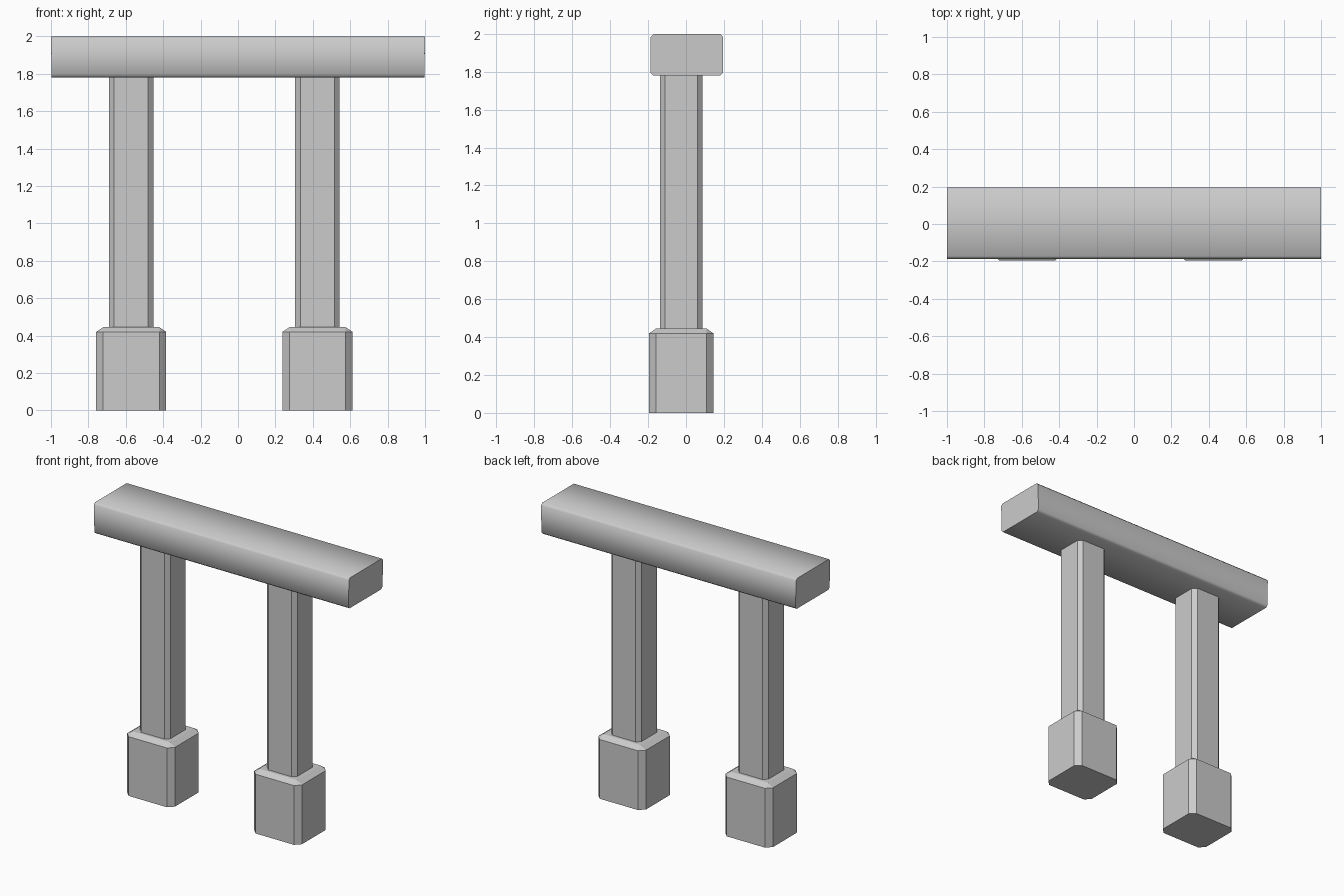
import bpy, bmesh

if "Cube" in bpy.data.objects:
    bpy.data.objects.remove(bpy.data.objects["Cube"])

CY = -0.025            # depth centre of both posts
POSTS = {"left": -0.571, "right": 0.425}


def loft(name, rings):
    """Closed solid through a list of equal-length rings of points."""
    bm = bmesh.new()
    loops = [[bm.verts.new(p) for p in ring] for ring in rings]
    n = len(loops[0])
    for a, b in zip(loops, loops[1:]):
        for i in range(n):
            j = (i + 1) % n
            bm.faces.new((a[i], a[j], b[j], b[i]))
    bm.faces.new(loops[0][::-1])
    bm.faces.new(loops[-1])
    bmesh.ops.recalc_face_normals(bm, faces=bm.faces)
    mesh = bpy.data.meshes.new(name)
    bm.to_mesh(mesh)
    bm.free()
    ob = bpy.data.objects.new(name, mesh)
    bpy.context.collection.objects.link(ob)
    return ob


def chamfered_rect(hw, hh, c):
    """Rectangle with cut corners, counter-clockwise."""
    return [(hw, -hh + c), (hw, hh - c), (hw - c, hh), (-hw + c, hh),
            (-hw, hh - c), (-hw, -hh + c), (-hw + c, -hh), (hw - c, -hh)]


def bevelled_box(name, cx, hx, hy, z0, z1, c, drop):
    """Box with chamfered upright edges and a chamfered top rim."""
    outer = chamfered_rect(hx, hy, c)
    ix, iy = hx - c, hy - c
    # each cut corner closes to a single point on the top face
    inner = [(ix if x > 0 else -ix, iy if y > 0 else -iy) for x, y in outer]
    rings = [[(cx + x, CY + y, z) for x, y in ring]
             for ring, z in ((outer, z0), (outer, z1 - drop), (inner, z1))]
    ob = loft(name, rings[:2])
    bm = bmesh.new()
    bm.from_mesh(ob.data)
    bm.faces.ensure_lookup_table()
    top = max(bm.faces, key=lambda f: f.calc_center_median().z)
    rim = list(top.verts)
    bm.faces.remove(top)
    tips = {(sx, sy): bm.verts.new((cx + sx * ix, CY + sy * iy, z1))
            for sx in (-1, 1) for sy in (-1, 1)}

    def tip(v):
        return tips[(1 if v.co.x > cx else -1, 1 if v.co.y > CY else -1)]

    for i, a in enumerate(rim):
        b = rim[(i + 1) % len(rim)]
        ta, tb = tip(a), tip(b)
        bm.faces.new((a, b, tb) if ta == tb else (a, b, tb, ta))
    bm.faces.new([tips[k] for k in ((-1, -1), (1, -1), (1, 1), (-1, 1))])
    bmesh.ops.recalc_face_normals(bm, faces=bm.faces)
    bm.to_mesh(ob.data)
    bm.free()
    return ob


# Posts: square footing with bevelled rim, chamfered shaft
for side, x in POSTS.items():
    bevelled_box(side + "_footing", x, 0.187, 0.17, 0, 0.445, 0.037, 0.025)
    shaft = chamfered_rect(0.119, 0.113, 0.028)
    loft(side + "_shaft", [[(x + px, CY + py, z) for px, py in shaft]
                           for z in (0.435, 1.79)])

# Crossbeam: softened long edges, ends leaning in very slightly at the bottom
section = chamfered_rect(0.191, 0.109, 0.014)
beam = loft("crossbeam", [[(s * (1 if z > 0 else 0.996), 0.005 + y, 1.889 + z)
                           for y, z in section] for s in (-1, 1)])
bpy.context.view_layer.objects.active = beam
beam.select_set(True)
bpy.ops.object.shade_smooth_by_angle(angle=1.05)
